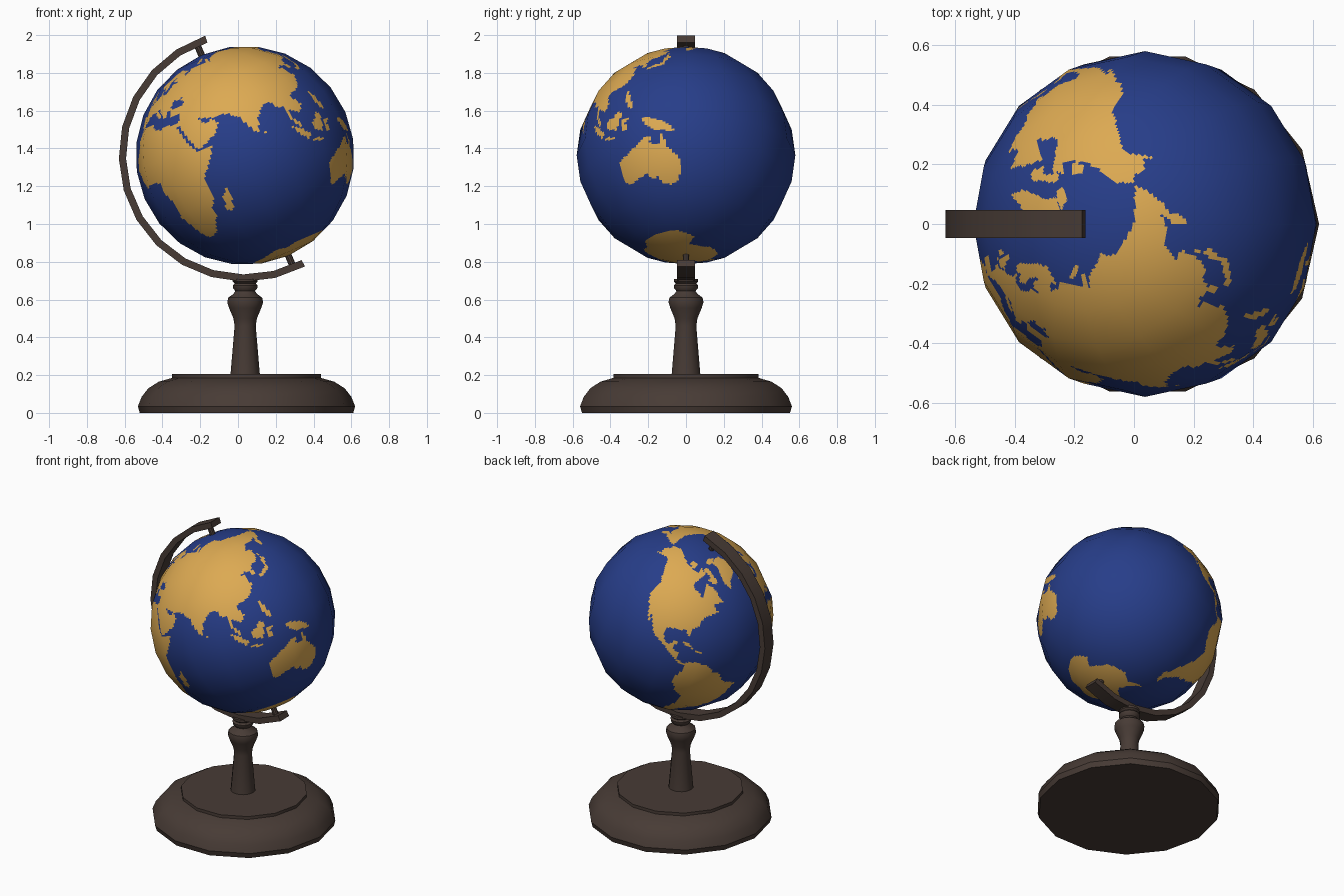
import bpy, bmesh, math
from mathutils import Matrix, Vector

TILT = math.radians(23.4)
CENTRE = Vector((0.037, 0, 1.363))
R_GLOBE = 0.579
FRONT_LON = 66          # longitude that faces the front


def material(name, rgb):
    m = bpy.data.materials.new(name)
    m.diffuse_color = (*rgb, 1)
    return m


OCEAN = material("ocean blue", (0.02, 0.047, 0.25))
LAND = material("land ochre", (0.72, 0.4, 0.085))
WOOD = material("dark brown", (0.064, 0.044, 0.036))


def add_object(name, bm, mats):
    mesh = bpy.data.meshes.new(name)
    bm.to_mesh(mesh)
    bm.free()
    for m in mats:
        mesh.materials.append(m)
    ob = bpy.data.objects.new(name, mesh)
    bpy.context.collection.objects.link(ob)
    return ob


def loft(name, rings, matrix=Matrix()):
    """Skin closed rings of points and cap both ends."""
    bm = bmesh.new()
    rows = [[bm.verts.new(p) for p in ring] for ring in rings]
    n = len(rows[0])
    for a, b in zip(rows, rows[1:]):
        for i in range(n):
            j = (i + 1) % n
            bm.faces.new((a[i], a[j], b[j], b[i]))
    bm.faces.new(rows[0])
    bm.faces.new(rows[-1])
    bmesh.ops.recalc_face_normals(bm, faces=bm.faces[:])
    bm.transform(matrix)
    ob = add_object(name, bm, [WOOD])
    bpy.ops.object.select_all(action='DESELECT')
    ob.select_set(True)
    bpy.context.view_layer.objects.active = ob
    bpy.ops.object.shade_smooth_by_angle(angle=math.radians(32))
    return ob


def lathe(name, profile, sides, matrix):
    rings = [[(r * math.cos(2 * math.pi * i / sides), r * math.sin(2 * math.pi * i / sides), z)
              for i in range(sides)] for r, z in profile]
    return loft(name, rings, matrix)


# Round base and turned column
lathe("base", [(0.565, 0), (0.575, 0.035), (0.555, 0.085), (0.52, 0.13), (0.465, 0.165),
               (0.395, 0.185), (0.395, 0.205)], 14, Matrix.Translation((0.045, 0, 0)))
lathe("column", [(0.078, 0.2), (0.056, 0.46), (0.062, 0.5), (0.085, 0.555), (0.095, 0.585),
                 (0.09, 0.61), (0.062, 0.63), (0.052, 0.645), (0.064, 0.66), (0.066, 0.675),
                 (0.055, 0.685), (0.066, 0.695), (0.066, 0.71)], 14, Matrix.Translation((0.038, 0, 0)))

# Curved arm: a flat bar swept round the globe
arm_rings = []
for k in range(14):
    a = math.radians(108.4 + 190 * k / 13)
    d = Vector((math.cos(a), 0, math.sin(a)))
    arm_rings.append([CENTRE + d * r + Vector((0, y, 0))
                      for r, y in ((0.63, -0.047), (0.668, -0.047), (0.668, 0.047), (0.63, 0.047))])
loft("arm", arm_rings)

# Axle pins at both poles
AXIS = Matrix.Translation(CENTRE) @ Matrix.Rotation(-TILT, 4, 'Y')
for name, s in (("north_pin", 1), ("south_pin", -1)):
    lathe(name, [(0.018, s * 0.55), (0.018, s * 0.64)], 10, AXIS)

# Land outlines as longitude, latitude
europe = [(-9, 37), (-9, 43), (-2, 43.5), (-1, 46), (-4, 48.5), (2, 51), (8, 54), (8, 57),
          (10, 57.5), (11, 54), (19, 54.5), (22, 57), (23, 59), (29, 60), (22, 61), (25, 65.5),
          (21, 64), (17, 61), (18, 59), (14, 55.5), (11, 59), (6, 58.5), (5, 62), (14, 68),
          (25, 71), (33, 69.5), (41, 67), (34, 66), (38, 64), (44, 66), (44, 68.5), (60, 69),
          (60, 42), (41.5, 42), (37, 45), (39, 47), (34, 45), (31, 46.5), (28, 43), (28.5, 41),
          (24, 40.5), (24, 38), (22.5, 36.5), (19.5, 40.5), (14, 45), (12.5, 44), (18.5, 40),
          (16, 38), (10.5, 43), (6.5, 43.3), (3, 42.5), (0, 39), (-2, 36.7), (-5.5, 36)]
north_asia = [(59, 69), (68, 68.5), (67, 72.5), (72, 72.8), (73, 68), (76, 72), (81, 73.5),
              (98, 76), (105, 77.5), (113, 74), (128, 73), (140, 72.5), (160, 70), (180, 69),
              (190, 66), (179, 63), (170, 60), (163, 58), (162, 55.5), (157, 51), (156, 57),
              (163, 61.5), (155, 59.5), (143, 59.3), (135, 54.5), (141, 53), (140, 48),
              (135, 43.5), (130, 42.5), (59, 41)]
south_asia = [(59, 43), (130, 43), (127.5, 39.5), (129, 36), (126.5, 34.5), (126, 38),
              (121.5, 40.5), (118, 38.5), (122, 37), (119.5, 35), (122, 30.5), (118, 24.5),
              (114, 22.3), (108.5, 21.5), (106, 19), (109, 13), (107, 10.5), (105, 9),
              (102.5, 12), (100.5, 13.5), (99.5, 10), (103.5, 3), (103.5, 1.3), (101, 3),
              (98.5, 8), (98, 16), (94.5, 16), (92, 22), (87, 21.5), (80.5, 15.5), (80, 12),
              (77.5, 8), (73, 17), (72.5, 21), (69, 21.5), (66.5, 25), (57, 26.5), (51, 28.5),
              (48, 30), (50, 26.5), (51.5, 24.5), (56, 26), (59.5, 22.5), (55, 17), (45, 13),
              (43, 13), (39, 21), (35, 28), (34, 31), (36, 36.5), (30, 36.5), (26.5, 38),
              (27, 40.5), (31, 41.2), (36, 41.5), (41.5, 42)]
africa = [(-6, 35.8), (10, 37.2), (11, 33.7), (20, 31), (23, 32.7), (34, 31), (32.7, 29),
          (35.5, 24), (37.5, 18.5), (43, 12), (51, 11.8), (47, 4), (40, -3), (40.5, -14.5),
          (35, -20), (35.5, -24), (32.5, -27), (27, -33.7), (20, -34.7), (18, -32), (15, -26.5),
          (12, -17.5), (13.5, -9), (9, -1), (9.5, 4), (5, 5.5), (-7.5, 4.4), (-13, 8.5),
          (-17, 14), (-17, 21), (-13, 27.5), (-9.5, 31)]
north_america = [(-168, 66), (-157, 71), (-128, 70), (-115, 68.5), (-95, 68), (-94, 72),
                 (-82, 69), (-86, 66.5), (-94, 60), (-92, 57), (-82, 55), (-80, 51.5),
                 (-78.5, 55), (-78, 62.5), (-70, 61), (-65, 59), (-61, 56), (-56, 52.5),
                 (-66, 50), (-64, 46.5), (-61, 46), (-66, 44), (-70, 43), (-74, 40), (-76, 35),
                 (-81, 31.5), (-80, 26), (-82.5, 28), (-84, 30), (-90, 29.5), (-97, 27.5),
                 (-97.5, 22), (-95, 18.5), (-91, 18.7), (-90, 21), (-87, 21.3), (-88.5, 16),
                 (-83.5, 15), (-83.5, 10.5), (-80, 9), (-77, 8.5), (-80, 7.3), (-85.5, 10.5),
                 (-94, 16), (-105, 20), (-109, 25.5), (-114, 31.5), (-109.5, 23), (-115, 29),
                 (-117, 32.5), (-121, 35), (-124, 40.5), (-124, 48), (-131, 54), (-139, 59.5),
                 (-148, 60.5), (-154, 58), (-164, 54.7), (-158, 58.5), (-165, 61.5), (-161, 64.5)]
south_america = [(-77.5, 8.5), (-72, 12), (-62, 10.5), (-57, 6), (-51, 4), (-50, 0), (-44, -2.5),
                 (-35, -6), (-39, -13), (-40, -21), (-48, -26), (-53.5, -34), (-58, -34.5),
                 (-57, -38), (-62, -39), (-65, -43), (-67.5, -46), (-69, -51), (-65, -55),
                 (-70, -55), (-75, -50), (-73.5, -40), (-71.5, -30), (-70.3, -18.5), (-76, -14),
                 (-81, -6), (-80, -2), (-77.5, 3)]
australia = [(114, -22), (122, -18), (129, -15), (132, -11.5), (136.5, -12), (135.5, -15),
             (140.5, -17.5), (142.3, -11), (146, -19), (153, -25.5), (153, -31), (150, -37.5),
             (146, -39), (140, -37.5), (138, -33.5), (135, -34.8), (131, -31.5), (124, -33),
             (118, -35), (115, -34)]
antarctica = [(-181, -91), (-181, -78), (-155, -77.5), (-145, -75.5), (-115, -74), (-100, -72.5),
              (-75, -73), (-67, -68), (-58, -63.3), (-62, -68), (-61, -74), (-50, -78), (-35, -78),
              (-20, -73.5), (0, -70), (30, -69.5), (55, -66.5), (70, -69), (85, -66.5),
              (130, -66.5), (145, -67), (170, -71.5), (163, -78), (181, -78), (181, -91)]
greenland = [(-73, 78.2), (-60, 82), (-32, 83.5), (-18, 80), (-20, 74), (-24, 70.3), (-40, 65),
             (-43.5, 60), (-51, 64), (-54, 69), (-58, 75.5)]
baffin = [(-62, 66), (-65, 63), (-78, 65), (-73, 68), (-89, 71), (-85, 73.5), (-75, 72)]
victoria = [(-117, 69.5), (-105, 69), (-105, 73), (-118, 73)]
ellesmere = [(-62, 82.5), (-90, 81), (-89, 76.5), (-78, 76.5), (-70, 79)]
new_guinea = [(131, -0.8), (138, -1.7), (145, -4.5), (150.5, -10.5), (143, -9), (138, -8), (133, -4)]
borneo = [(109, 1.5), (113, 3.2), (117, 7), (119, 5), (116, -4), (110.5, -3)]
sumatra = [(95.5, 5.5), (98.5, 4), (106, -3), (105, -6), (101, -2.5)]
java = [(105.5, -6.5), (114, -7.3), (114, -8.7), (106, -7.8)]
sulawesi = [(119.5, 0.5), (125, 1.5), (121, -1), (122.5, -5), (119.5, -5.5)]
philippines = [(120.5, 18.5), (122, 18), (126, 8), (125, 6), (122.5, 8), (120.3, 14)]
japan = [(130, 31.5), (135.5, 33.5), (140.5, 35.5), (142, 39.5), (145, 43.5), (142, 45.5),
         (140, 42), (139, 38), (131, 34)]
sakhalin = [(142, 46), (143.8, 49), (143, 54)]
sri_lanka = [(80, 9.5), (82, 7), (80.3, 6)]
madagascar = [(49.3, -12), (50.3, -15.5), (47, -25), (44, -24), (44.5, -17)]
britain = [(-5.5, 50), (1.5, 51.2), (0, 53.5), (-2, 57.5), (-5, 58.5), (-4.5, 54)]
ireland = [(-10, 52), (-6, 52.3), (-6, 55), (-9.5, 54)]
iceland = [(-24, 65.5), (-22, 64), (-18, 63.5), (-14, 65), (-16, 66.4)]
cuba = [(-85, 22), (-77, 20), (-74.5, 20.2), (-80, 23)]
hispaniola = [(-74, 18.3), (-68.5, 18.5), (-70, 19.8), (-73, 19.8)]
novaya = [(52, 71), (57, 70.7), (68, 76.5), (60, 76)]
shapes = [europe, north_asia, south_asia, africa, north_america, south_america, australia,
          antarctica, greenland, baffin, victoria, ellesmere, new_guinea, borneo, sumatra, java,
          sulawesi, philippines, japan, sakhalin, sri_lanka, madagascar, britain, ireland,
          iceland, cuba, hispaniola, novaya]
boxes = [(min(p[0] for p in s), max(p[0] for p in s), min(p[1] for p in s), max(p[1] for p in s), s)
         for s in shapes]


def inside(x, y, poly):
    hit = False
    for (x1, y1), (x2, y2) in zip(poly, poly[1:] + poly[:1]):
        if (y1 > y) != (y2 > y) and x < x1 + (y - y1) * (x2 - x1) / (y2 - y1):
            hit = not hit
    return hit


def is_land(lon, lat):
    return any(x0 <= x <= x1 and y0 <= lat <= y1 and inside(x, lat, s)
               for x0, x1, y0, y1, s in boxes for x in (lon, lon + 360))


# Globe: low-poly ball, faces cut finely so the land can be coloured by position
bm = bmesh.new()
bmesh.ops.create_uvsphere(bm, u_segments=16, v_segments=12, radius=R_GLOBE)
bmesh.ops.subdivide_edges(bm, edges=bm.edges[:], cuts=13, use_grid_fill=True)
for f in bm.faces:
    c = f.calc_center_median().normalized()
    lon = math.degrees(math.atan2(c.x, -c.y)) + FRONT_LON
    lon = (lon + 180) % 360 - 180
    f.material_index = int(is_land(lon, math.degrees(math.asin(c.z))))
    f.smooth = True
bm.transform(AXIS)
globe = add_object("globe", bm, [OCEAN, LAND])
# Round shading over the flat facets
globe.data.normals_split_custom_set_from_vertices(
    [(v.co - CENTRE).normalized() for v in globe.data.vertices])
